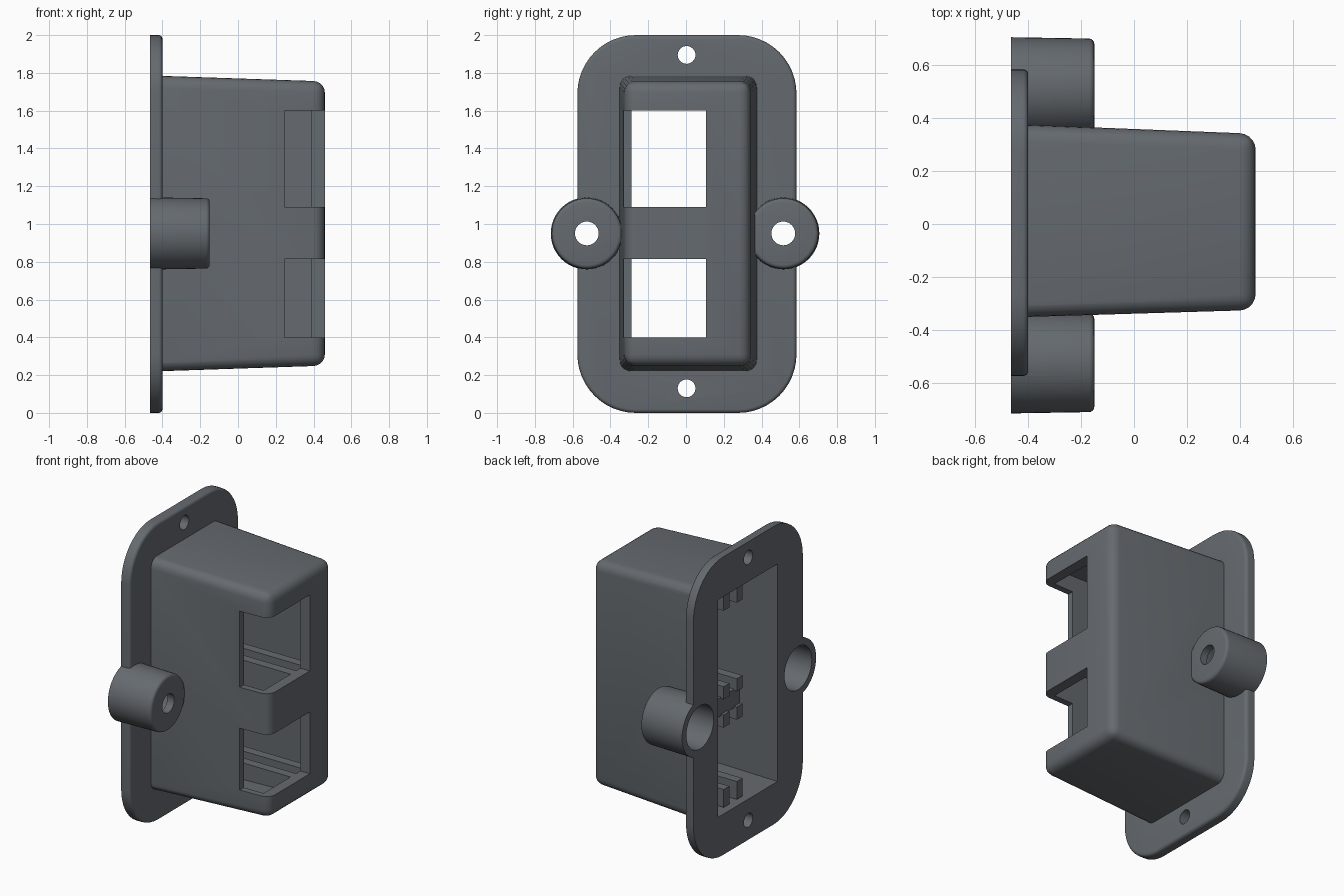
import bpy, bmesh, math

if "Cube" in bpy.data.objects:
    bpy.data.objects.remove(bpy.data.objects["Cube"])


def make(name, bm, bevel=0, edges=None, segs=4):
    if bevel:
        bmesh.ops.bevel(bm, geom=[e for e in bm.edges if edges(e)], offset=bevel,
                        segments=segs, profile=0.5, affect='EDGES', clamp_overlap=False)
    bmesh.ops.recalc_face_normals(bm, faces=bm.faces)
    me = bpy.data.meshes.new(name)
    bm.to_mesh(me)
    bm.free()
    ob = bpy.data.objects.new(name, me)
    bpy.context.collection.objects.link(ob)
    return ob


def loft(*loops):
    """Closed solid through matching point loops."""
    bm = bmesh.new()
    rings = [[bm.verts.new(p) for p in loop] for loop in loops]
    n = len(rings[0])
    bm.faces.new(rings[0])
    bm.faces.new(rings[-1][::-1])
    for a, b in zip(rings, rings[1:]):
        for i in range(n):
            bm.faces.new((a[i], a[(i + 1) % n], b[(i + 1) % n], b[i]))
    return bm


def rect(x, y0, y1, z0, z1):
    return [(x, y0, z0), (x, y1, z0), (x, y1, z1), (x, y0, z1)]


def box(name, x0, x1, y0, y1, z0, z1):
    return make(name, loft(rect(x0, y0, y1, z0, z1), rect(x1, y0, y1, z0, z1)))


def turned(name, profile, y, z, segs=48):
    """Round solid along x from (x, radius) pairs."""
    return make(name, loft(*[[(x, y + r * math.cos(2 * math.pi * i / segs),
                               z + r * math.sin(2 * math.pi * i / segs))
                              for i in range(segs)] for x, r in profile]))


def rounded_end(x, r, b, n=4):
    """(x, inset) steps of a rounded edge that ends at x."""
    return [(x - b + b * math.sin(math.pi / 2 * i / n),
             r - b + b * math.cos(math.pi / 2 * i / n)) for i in range(n + 1)]


def boolean(target, tool, op):
    m = target.modifiers.new(op, 'BOOLEAN')
    m.operation, m.object, m.solver = op, tool, 'EXACT'
    bpy.context.view_layer.objects.active = target
    bpy.ops.object.modifier_apply(modifier=m.name)
    bpy.data.objects.remove(tool)


BACK, FACE, TIP = -0.465, -0.40, 0.46


# Rounded mounting flange with a softened front edge
def flange_loop(x, r):
    corners = [(0.275, 1.69), (-0.265, 1.69), (-0.265, 0.31), (0.275, 0.31)]
    return [(x, y + r * math.cos(math.pi / 2 * (k + i / 12)),
             z + r * math.sin(math.pi / 2 * (k + i / 12)))
            for k, (y, z) in enumerate(corners) for i in range(13)]


housing = make("housing", loft(*[flange_loop(x, r) for x, r in
                                 [(BACK, 0.31)] + rounded_end(FACE, 0.31, 0.02)]))

# Tapered body with rounded edges
body = make("body", loft(rect(-0.43, -0.352, 0.376, 0.22, 1.785),
                         rect(TIP, -0.325, 0.341, 0.25, 1.755)),
            bevel=0.06, edges=lambda e: any(v.co.x > 0 for v in e.verts), segs=5)
boolean(housing, body, 'UNION')

# Side screw bosses
BOSSES = (-0.525, 0.515)
for y in BOSSES:
    boss = turned("boss", [(BACK, 0.191)] + rounded_end(-0.15, 0.186, 0.02), y, 0.95)
    boolean(housing, boss, 'UNION')

# Inner cavity, open at the back
cavity = make("cavity_cutter", loft(rect(-0.55, -0.308, 0.33, 0.27, 1.735),
                                    rect(0.39, -0.285, 0.298, 0.30, 1.705)))
boolean(housing, cavity, 'DIFFERENCE')

# Two corner windows through the tip and the front side
for z0, z1 in ((0.40, 0.815), (1.09, 1.60)):
    boolean(housing, box("window_cutter", 0.245, 0.6, -0.6, 0.105, z0, z1), 'DIFFERENCE')

# Boss counterbores, boss holes and flange screw holes
for y in BOSSES:
    boolean(housing, turned("bore_cutter", [(-0.6, 0.145), (-0.2, 0.145)], y, 0.95), 'DIFFERENCE')
    boolean(housing, turned("hole_cutter", [(-0.6, 0.063), (0, 0.063)], y, 0.95, 32), 'DIFFERENCE')
for z in (0.13, 1.895):
    boolean(housing, turned("screw_cutter", [(-0.6, 0.047), (-0.2, 0.047)], 0.003, z, 32),
            'DIFFERENCE')

# Guide rails inside, above and below each window
parts = [housing]
for z0, z1 in ((0.28, 0.40), (0.815, 0.90), (1.005, 1.09), (1.60, 1.72)):
    for y in (0.0, 0.14):
        parts.append(box("guide_rail", -0.42, 0.40, y, y + 0.06, z0, z1))
# Web tying the middle rails together
parts.append(box("middle_web", -0.40, 0.40, 0.0, 0.31, 0.89, 1.015))

# Dark grey plastic and smooth shading
plastic = bpy.data.materials.new("dark_plastic")
plastic.diffuse_color = (0.13, 0.145, 0.16, 1)
plastic.use_nodes = True
plastic.node_tree.nodes["Principled BSDF"].inputs["Base Color"].default_value = plastic.diffuse_color
for ob in parts:
    ob.data.materials.clear()
    ob.data.materials.append(plastic)
    for p in ob.data.polygons:
        p.material_index = 0
    bpy.ops.object.select_all(action='DESELECT')
    ob.select_set(True)
    bpy.context.view_layer.objects.active = ob
    bpy.ops.object.shade_smooth_by_angle(angle=math.radians(35))
